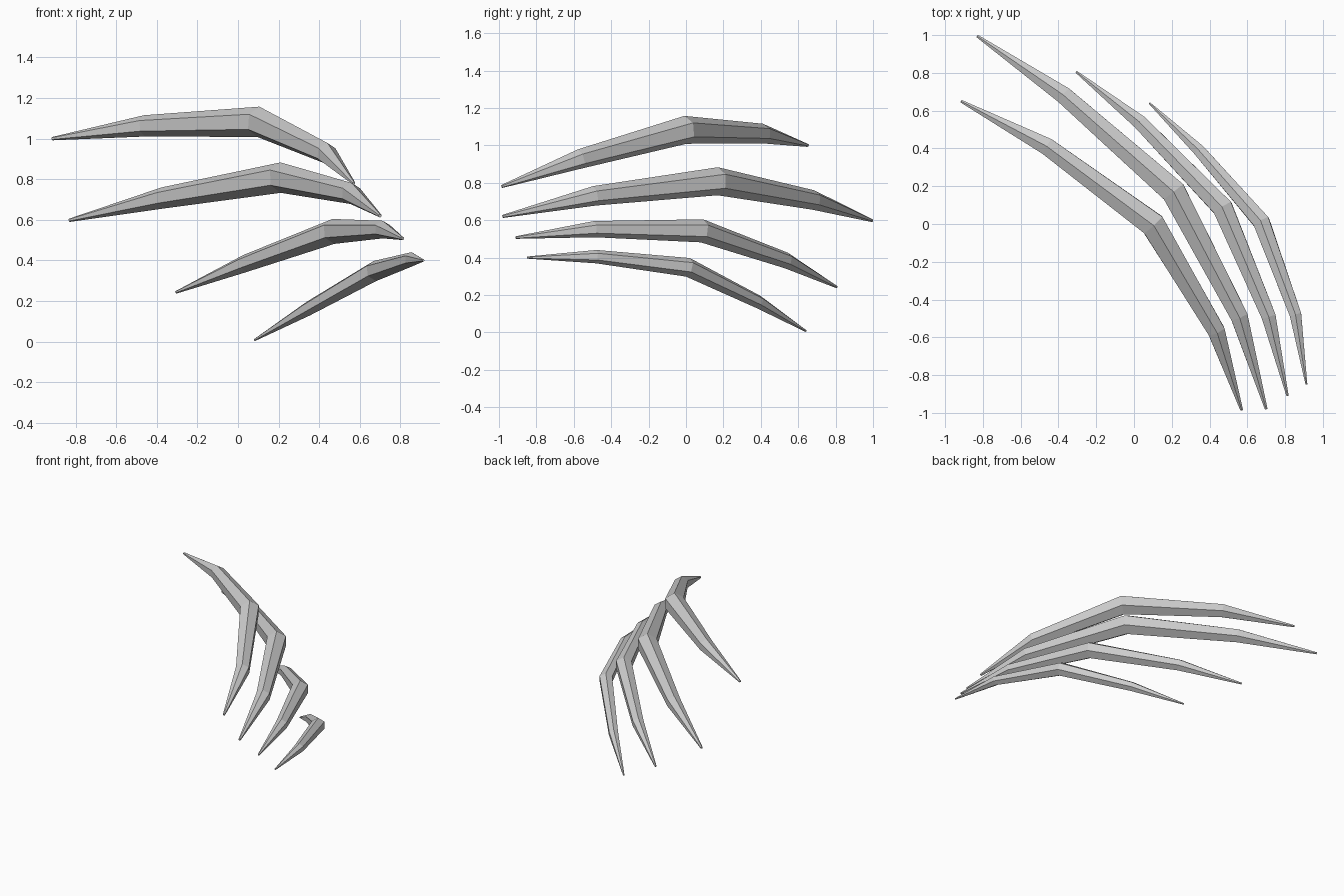
import bpy, bmesh, math
from mathutils import Vector

if "Cube" in bpy.data.objects:
    bpy.data.objects.remove(bpy.data.objects["Cube"])

SIDES = 6


def claw(name, path, radius):
    """Bent hexagonal blade swept along a path, tapering to both tips."""
    pts = [Vector(p) for p in path]
    taper = [0.11, 0.7, 1.0, 0.7, 0.11]
    bm = bmesh.new()
    rings = []
    for i, p in enumerate(pts):
        t = Vector()
        if i > 0:
            t += (p - pts[i - 1]).normalized()
        if i < len(pts) - 1:
            t += (pts[i + 1] - p).normalized()
        t.normalize()
        side = t.cross(Vector((0, 0, 1))).normalized()
        up = side.cross(t)
        r = radius * taper[i]
        rings.append([bm.verts.new(p + r * (math.sin(a) * side + math.cos(a) * up))
                      for a in (k * math.tau / SIDES for k in range(SIDES))])
    for a, b in zip(rings, rings[1:]):
        for k in range(SIDES):
            n = (k + 1) % SIDES
            bm.faces.new((a[k], a[n], b[n], b[k]))
    bm.faces.new(rings[0])
    bm.faces.new(rings[-1])
    bmesh.ops.recalc_face_normals(bm, faces=bm.faces)
    me = bpy.data.meshes.new(name)
    bm.to_mesh(me)
    bm.free()
    ob = bpy.data.objects.new(name, me)
    bpy.context.collection.objects.link(ob)


# Four slash blades, back tip to front tip
claw("slash_top", [(-0.915, 0.65, 1.0), (-0.46, 0.41, 1.063), (0.1, -0.003, 1.083),
                   (0.435, -0.565, 0.928), (0.57, -0.985, 0.78)], 0.075)
claw("slash_upper", [(-0.83, 0.995, 0.598), (-0.37, 0.68, 0.708), (0.21, 0.17, 0.808),
                     (0.557, -0.49, 0.73), (0.70, -0.98, 0.62)], 0.075)
claw("slash_lower", [(-0.305, 0.805, 0.243), (0.035, 0.535, 0.385), (0.47, 0.085, 0.543),
                     (0.713, -0.49, 0.552), (0.813, -0.91, 0.507)], 0.062)
claw("slash_bottom", [(0.082, 0.64, 0.008), (0.347, 0.387, 0.163), (0.675, 0.01, 0.348),
                      (0.855, -0.48, 0.405), (0.913, -0.85, 0.4)], 0.051)
